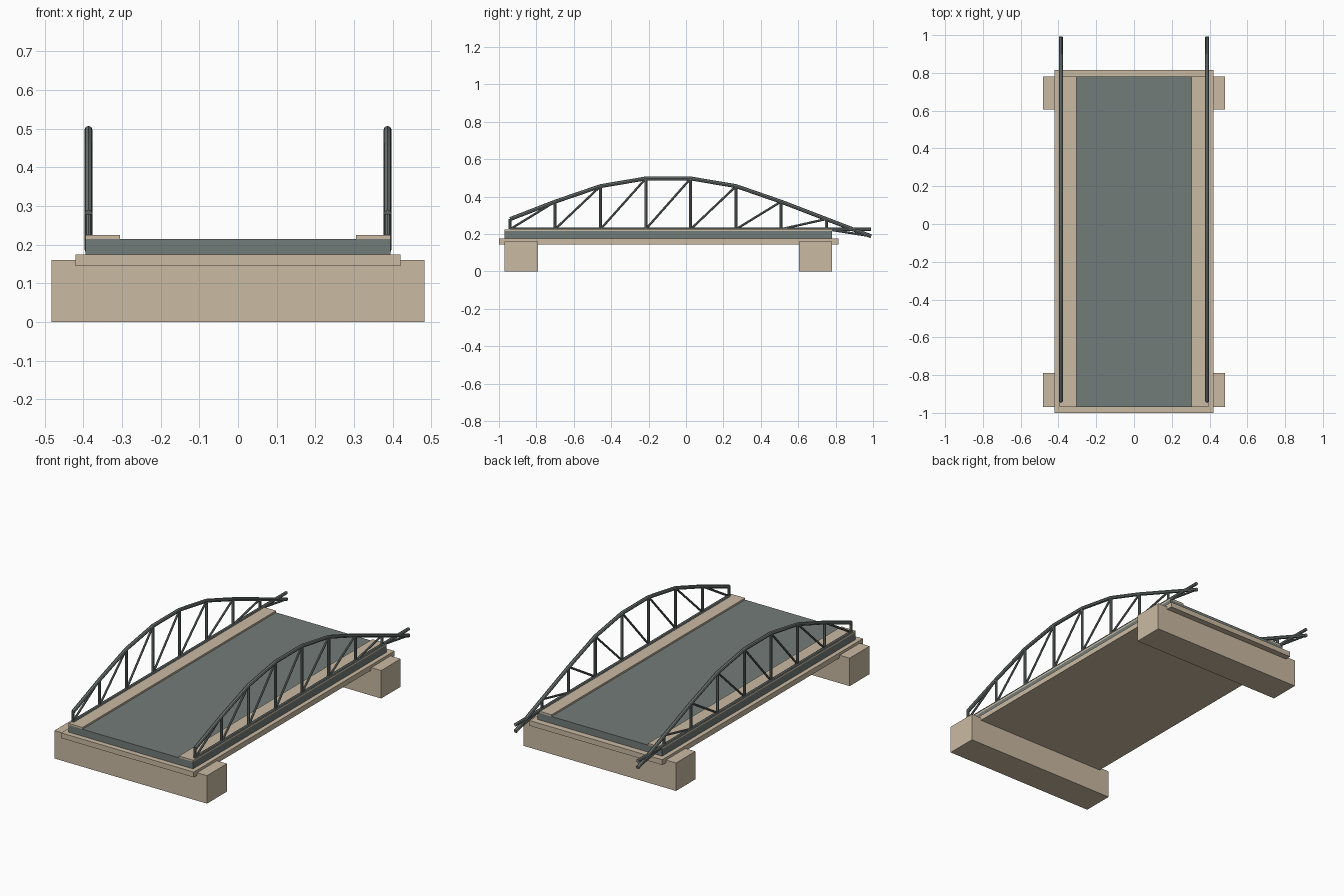
import bpy

if "Cube" in bpy.data.objects:
    bpy.data.objects.remove(bpy.data.objects["Cube"])


def material(name, colour):
    mat = bpy.data.materials.new(name)
    mat.use_nodes = True
    mat.diffuse_color = (*colour, 1)
    mat.node_tree.nodes["Principled BSDF"].inputs["Base Color"].default_value = (*colour, 1)
    return mat


concrete = material("tan concrete", (0.59, 0.49, 0.36))
steel = material("grey steel and asphalt", (0.17, 0.20, 0.19))


def box(name, x, y, z, mat):
    """Box spanning the given (low, high) ranges."""
    bpy.ops.mesh.primitive_cube_add(size=1)
    obj = bpy.context.object
    obj.name = name
    for v in obj.data.vertices:
        v.co = [r[0] if c < 0 else r[1] for c, r in zip(v.co, (x, y, z))]
    obj.data.materials.append(mat)
    return obj


def tubes(name, x, paths, radius):
    """Round bars along (y, z) polylines in the plane at x."""
    curve = bpy.data.curves.new(name, "CURVE")
    curve.dimensions = "3D"
    curve.bevel_depth = radius
    curve.bevel_resolution = 2
    curve.use_fill_caps = True
    for path in paths:
        spline = curve.splines.new("POLY")
        spline.points.add(len(path) - 1)
        for point, (y, z) in zip(spline.points, path):
            point.co = (x, y, z, 1)
    obj = bpy.data.objects.new(name, curve)
    bpy.context.collection.objects.link(obj)
    bpy.ops.object.select_all(action="DESELECT")
    obj.select_set(True)
    bpy.context.view_layer.objects.active = obj
    bpy.ops.object.convert(target="MESH")
    obj = bpy.context.object
    obj.name = name
    obj.data.materials.clear()
    obj.data.materials.append(steel)
    bpy.ops.object.shade_smooth_by_angle()


# Supports and deck
box("front_abutment", (-0.483, 0.483), (-0.97, -0.79), (0, 0.16), concrete)
box("back_abutment", (-0.483, 0.483), (0.605, 0.78), (0, 0.16), concrete)
box("deck_slab", (-0.42, 0.42), (-1.0, 0.815), (0.145, 0.175), concrete)
box("road", (-0.395, 0.395), (-0.97, 0.78), (0.175, 0.215), steel)

# Truss joints: arch on top, chord below
arch = [(-0.94, 0.28), (-0.70, 0.373), (-0.457, 0.456), (-0.215, 0.497),
        (0.025, 0.497), (0.268, 0.456), (0.508, 0.373), (0.75, 0.28), (0.99, 0.188)]
chord_z = 0.226
base = [(y, chord_z) for y, z in arch]

for side, s in (("left", 1), ("right", -1)):
    x = s * 0.387
    box(side + "_sidewalk", sorted((s * 0.305, s * 0.395)), (-0.97, 0.78),
        (0.215, 0.225), concrete)
    tubes(side + "_arch", x, [arch], 0.0105)
    tubes(side + "_bottom_chord", x, [[base[0], base[-1]]], 0.009)
    tubes(side + "_posts", x, list(zip(base[:-1], arch[:-1])), 0.008)
    tubes(side + "_diagonals", x, list(zip(base[:-1], arch[1:])), 0.006)
